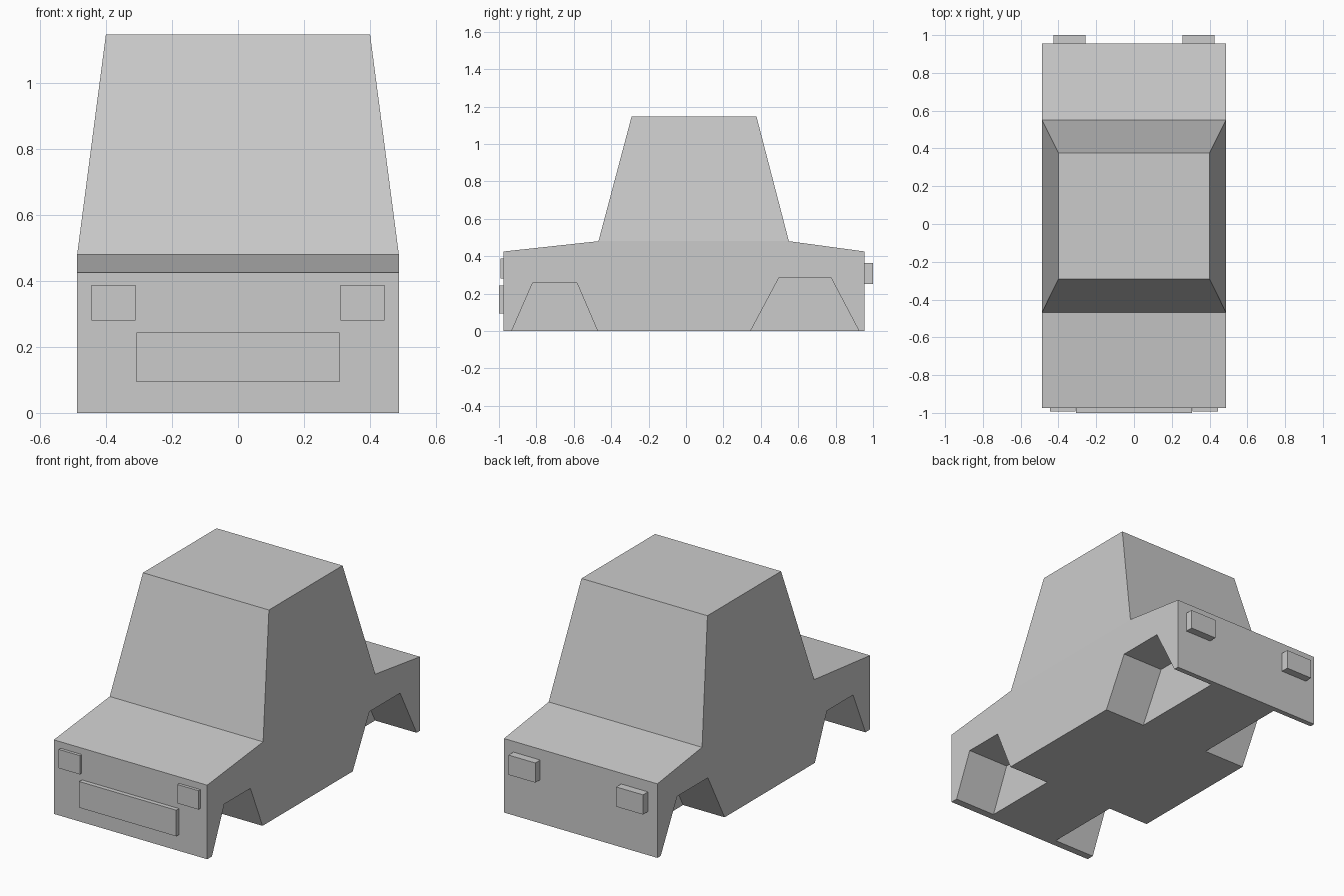
import bpy, bmesh
from mathutils import Vector

if "Cube" in bpy.data.objects:
    bpy.data.objects.remove(bpy.data.objects["Cube"])

HALF_W = 0.487


def prism(name, profile, x0, x1):
    """Extrude a (y, z) profile along x."""
    bm = bmesh.new()
    face = bm.faces.new([bm.verts.new((x0, y, z)) for y, z in profile])
    ext = bmesh.ops.extrude_face_region(bm, geom=[face])
    verts = [v for v in ext["geom"] if isinstance(v, bmesh.types.BMVert)]
    bmesh.ops.translate(bm, verts=verts, vec=(x1 - x0, 0, 0))
    bmesh.ops.recalc_face_normals(bm, faces=bm.faces)
    mesh = bpy.data.meshes.new(name)
    bm.to_mesh(mesh)
    bm.free()
    obj = bpy.data.objects.new(name, mesh)
    bpy.context.collection.objects.link(obj)
    return obj


def box(name, x0, x1, y0, y1, z0, z1):
    return prism(name, [(y0, z0), (y1, z0), (y1, z1), (y0, z1)], x0, x1)


# Lower body with sloping hood and trunk
body = prism("car_body", [(-0.975, 0), (0.955, 0), (0.955, 0.425), (0.55, 0.48),
                          (-0.468, 0.48), (-0.975, 0.425)], -HALF_W, HALF_W)

# Cabin: raise the flat middle of the body and taper it to the roof
bm = bmesh.new()
bm.from_mesh(body.data)
middle = next(f for f in bm.faces if all(abs(v.co.z - 0.48) < 1e-4 for v in f.verts))
roof = bmesh.ops.extrude_discrete_faces(bm, faces=[middle])["faces"][0]
for v in roof.verts:
    v.co = Vector((0.4 if v.co.x > 0 else -0.4, 0.377 if v.co.y > 0 else -0.291, 1.146))
bmesh.ops.recalc_face_normals(bm, faces=bm.faces)
bm.to_mesh(body.data)
bm.free()

# Wheel wells: (bottom front, top front, top back, bottom back, height)
wells = {"front": (-0.932, -0.82, -0.583, -0.473, 0.257),
         "rear": (0.345, 0.497, 0.775, 0.925, 0.285)}
for end, (a, b, c, d, h) in wells.items():
    for side in (-1, 1):
        cutter = prism(f"{end}_well_cutter",
                       [(a, -0.1), (d, -0.1), (d, 0), (c, h), (b, h), (a, 0)],
                       side * 0.223, side * 0.6)
        cutter.hide_render = True
        cutter.hide_viewport = True
        mod = body.modifiers.new(f"{end}_well", "BOOLEAN")
        mod.operation = "DIFFERENCE"
        mod.solver = "EXACT"
        mod.object = cutter

# Front grille, headlights and tail lights
box("grille", -0.308, 0.308, -1.0, -0.97, 0.093, 0.243)
for side in (-1, 1):
    box("headlight", side * 0.31, side * 0.444, -0.992, -0.97, 0.28, 0.388)
    box("tail_light", side * 0.257, side * 0.427, 0.95, 1.0, 0.25, 0.363)
